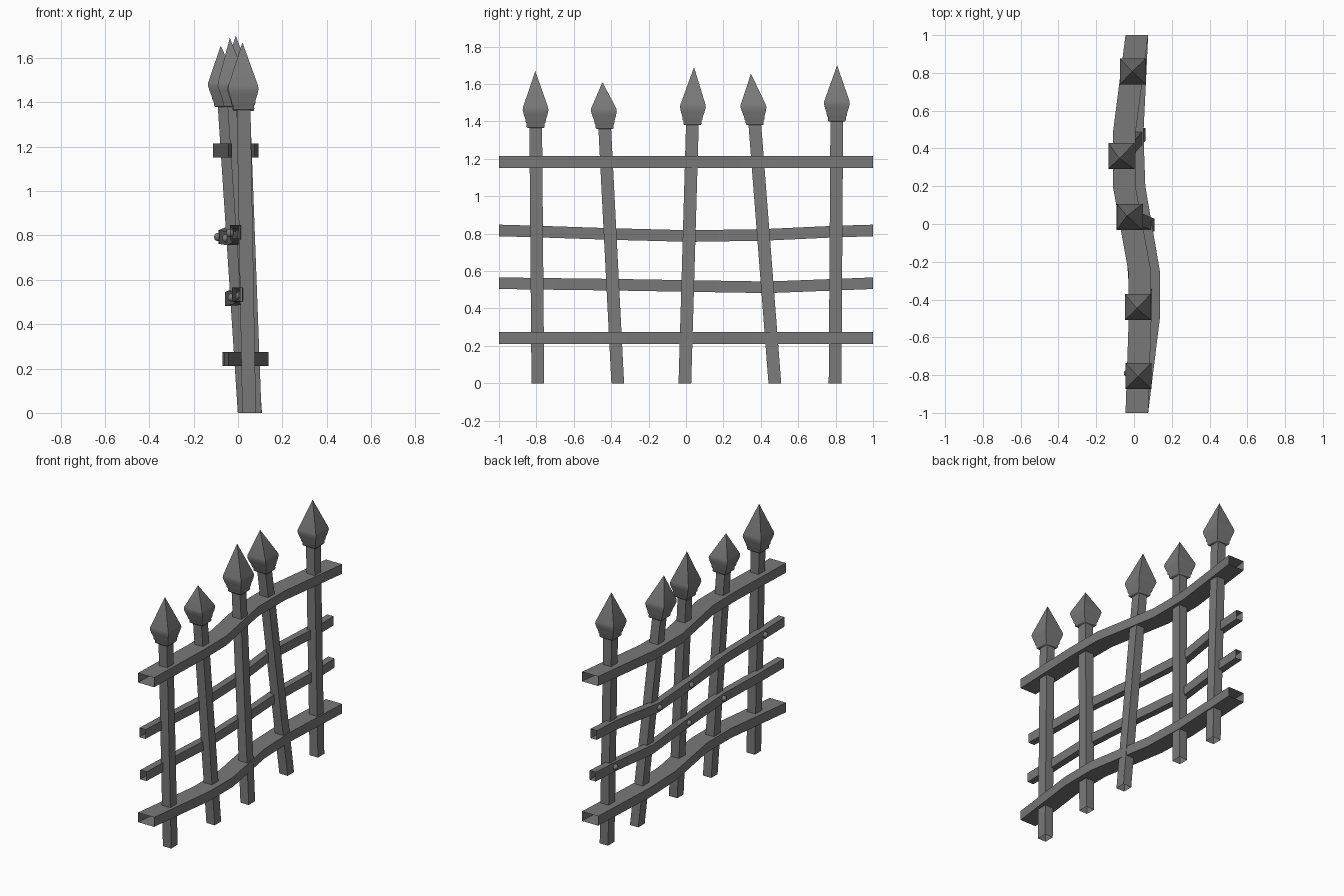
import bpy, bmesh, math
from mathutils import Vector

if "Cube" in bpy.data.objects:
    bpy.data.objects.remove(bpy.data.objects["Cube"], do_unlink=True)

iron = bpy.data.materials.new("dark_grey_iron")
iron.use_nodes = True
GREY = (0.19, 0.19, 0.19, 1)
iron.diffuse_color = GREY
iron.node_tree.nodes["Principled BSDF"].inputs["Base Color"].default_value = GREY


def finish(bm, name, angle):
    bmesh.ops.recalc_face_normals(bm, faces=bm.faces)
    mesh = bpy.data.meshes.new(name)
    bm.to_mesh(mesh)
    bm.free()
    obj = bpy.data.objects.new(name, mesh)
    bpy.context.collection.objects.link(obj)
    mesh.materials.append(iron)
    bpy.ops.object.select_all(action="DESELECT")
    obj.select_set(True)
    bpy.context.view_layer.objects.active = obj
    bpy.ops.object.shade_smooth_by_angle(angle=math.radians(angle))
    return obj


def loft(name, sections, axis_u, axis_v, angle=30, cap_start=False, tip=None):
    """Skin rectangular sections given as (centre, half_u, half_v)."""
    bm = bmesh.new()
    rings = []
    for c, hu, hv in sections:
        rings.append([bm.verts.new(Vector(c) + axis_u * hu * su + axis_v * hv * sv)
                      for su, sv in ((-1, -1), (1, -1), (1, 1), (-1, 1))])
    for a, b in zip(rings, rings[1:]):
        for i in range(4):
            j = (i + 1) % 4
            bm.faces.new((a[i], a[j], b[j], b[i]))
    if cap_start:
        bm.faces.new(rings[0])
    if tip is not None:
        point = bm.verts.new(tip)
        for i in range(4):
            bm.faces.new((rings[-1][i], rings[-1][(i + 1) % 4], point))
    return finish(bm, name, angle)


X, Y, Z = Vector((1, 0, 0)), Vector((0, 1, 0)), Vector((0, 0, 1))

# Posts: foot (x, y), tip (x, y, z) and height where the spearhead begins
POSTS = [
    ((0.05, -0.792), (0.02, -0.806, 1.67), 1.365),
    ((0.075, -0.365), (0.015, -0.447, 1.61), 1.36),
    ((0.077, -0.006), (-0.037, 0.043, 1.69), 1.38),
    ((0.03, 0.475), (-0.078, 0.347, 1.655), 1.38),
    ((0.03, 0.797), (-0.01, 0.808, 1.70), 1.40),
]
# Spearhead profile: height above its base, half width
HEAD = [(0, 0.044), (0.006, 0.048), (0.022, 0.048), (0.03, 0.053),
        (0.046, 0.055), (0.07, 0.063), (0.095, 0.069), (0.11, 0.067)]


def on_post(post, z):
    foot, tip, _ = post
    return Vector((*foot, 0)).lerp(Vector(tip), z / tip[2])


for n, post in enumerate(POSTS, 1):
    base = post[2]
    loft(f"post_{n}", [(on_post(post, z), 0.031, 0.034) for z in (0, base + 0.01)], X, Y)
    loft(f"spearhead_{n}", [(on_post(post, base + h), w, w) for h, w in HEAD],
         X, Y, angle=60, cap_start=True, tip=Vector(post[1]))


# Rails: path points (x, y, z), running front to back with open ends
def rail(name, path, half_x, half_z):
    loft(name, [(p, half_x, half_z) for p in path], X, Z)


BENDS = (-1, -0.5, -0.25, 0.2, 0.48, 1)
for name, z, xs in (("top_rail", 1.183, (0.015, 0.032, 0.03, -0.052, -0.052, 0.015)),
                    ("bottom_rail", 0.243, (0.015, 0.077, 0.077, 0, -0.01, 0.015))):
    rail(name, [(x, y, z) for x, y in zip(xs, BENDS)], 0.06, 0.032)

UPPER = [(-0.012, -1, 0.817), (-0.01, -0.79, 0.811), (0, -0.4, 0.798), (-0.028, 0.02, 0.787),
         (-0.064, 0.41, 0.793), (-0.018, 0.8, 0.811), (-0.012, 1, 0.817)]
LOWER = [(-0.005, -1, 0.535), (0, -0.79, 0.532), (0.018, -0.39, 0.527), (-0.003, 0.01, 0.52),
         (-0.036, 0.435, 0.513), (-0.008, 0.8, 0.527), (-0.005, 1, 0.535)]
rail("upper_middle_rail", UPPER, 0.023, 0.031)
rail("lower_middle_rail", LOWER, 0.023, 0.031)

# Rivets where the thin rails cross some of the posts
for label, path, crossings in (("upper", UPPER, (1, 3, 4)), ("lower", LOWER, (2, 3, 5))):
    for n in crossings:
        bm = bmesh.new()
        bmesh.ops.create_uvsphere(bm, u_segments=10, v_segments=6, radius=0.019)
        bmesh.ops.translate(bm, verts=bm.verts, vec=Vector(path[n]) - X * 0.026)
        finish(bm, f"{label}_rivet_{n}", 60)
